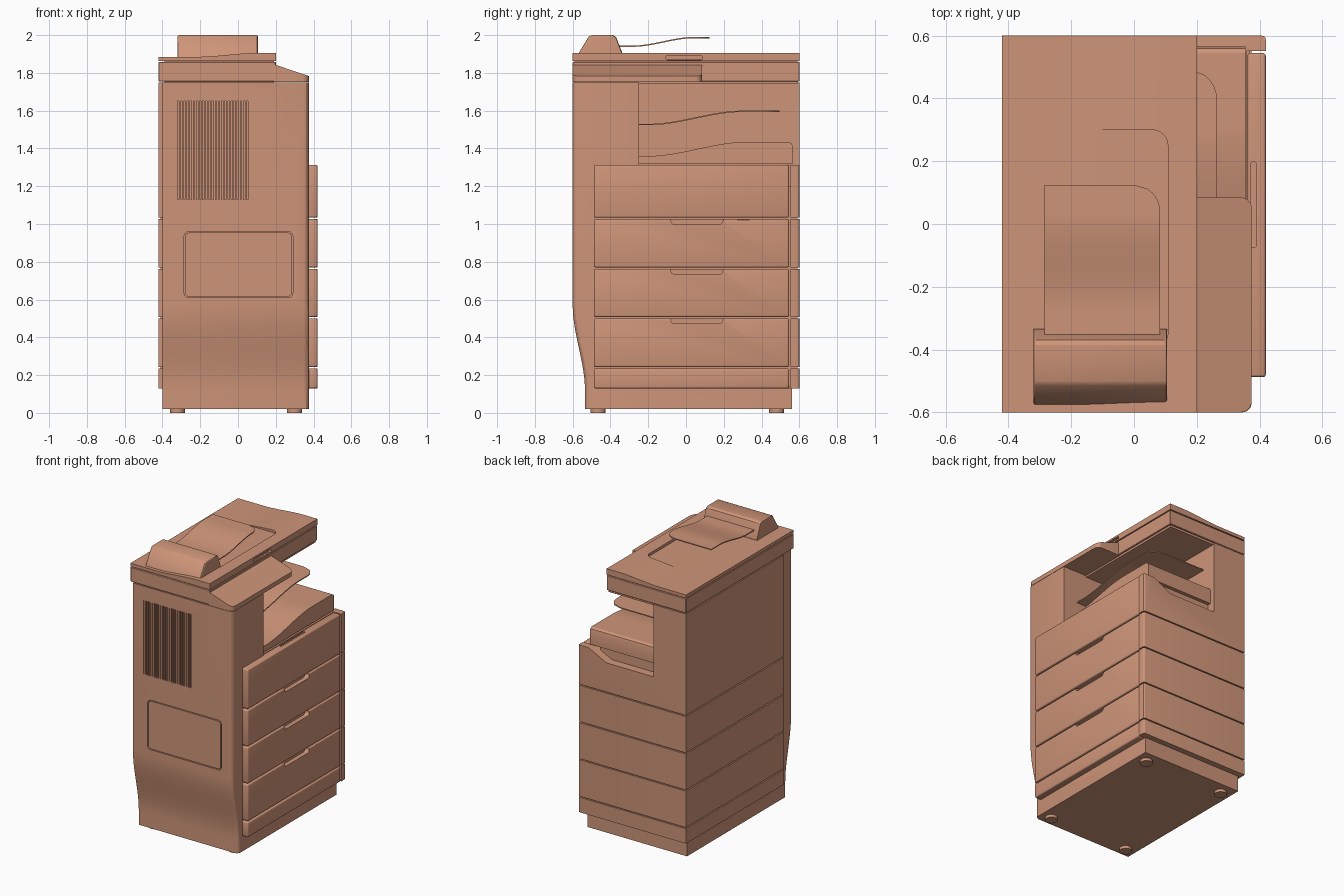
import bpy, bmesh, math

old = bpy.data.objects.get("Cube")
if old:
    bpy.data.objects.remove(old, do_unlink=True)

mat = bpy.data.materials.new("warm tan")
mat.use_nodes = True
TAN = (0.62, 0.30, 0.19, 1)
mat.diffuse_color = TAN
mat.node_tree.nodes["Principled BSDF"].inputs["Base Color"].default_value = TAN


def ease(t):
    t = min(max(t, 0), 1)
    return t * t * (3 - 2 * t)


def add_prism(bm, pts, axis, a, b):
    """Extrude a 2D outline along an axis from a to b."""
    place = {"x": lambda p, d: (d, p[0], p[1]),
             "y": lambda p, d: (p[0], d, p[1]),
             "z": lambda p, d: (p[0], p[1], d)}[axis]
    lo = [bm.verts.new(place(p, a)) for p in pts]
    hi = [bm.verts.new(place(p, b)) for p in pts]
    bm.faces.new(lo)
    bm.faces.new(hi[::-1])
    n = len(pts)
    for i in range(n):
        j = (i + 1) % n
        bm.faces.new((lo[j], lo[i], hi[i], hi[j]))


def finish(name, bm, bevel=0, rule=None, segments=3):
    bmesh.ops.recalc_face_normals(bm, faces=bm.faces[:])
    if bevel:
        edges = [e for e in bm.edges if rule(e)] if rule else bm.edges[:]
        bmesh.ops.bevel(bm, geom=edges, offset=bevel, segments=segments,
                        affect="EDGES", profile=0.5, clamp_overlap=True)
    mesh = bpy.data.meshes.new(name)
    bm.to_mesh(mesh)
    bm.free()
    mesh.materials.append(mat)
    ob = bpy.data.objects.new(name, mesh)
    bpy.context.collection.objects.link(ob)
    return ob


def prism(name, pts, axis, a, b, **kw):
    bm = bmesh.new()
    add_prism(bm, pts, axis, a, b)
    return finish(name, bm, **kw)


def rect(a0, a1, b0, b1):
    return [(a0, b0), (a1, b0), (a1, b1), (a0, b1)]


def round_rect(a0, a1, b0, b1, r, steps=6):
    pts = []
    for k, (cx, cy) in enumerate(rect(a0 + r, a1 - r, b0 + r, b1 - r)):
        for i in range(steps + 1):
            t = math.pi * (1 + k / 2 + i / steps / 2)
            pts.append((cx + r * math.cos(t), cy + r * math.sin(t)))
    return pts


def box(name, x0, x1, y0, y1, z0, z1, **kw):
    return prism(name, rect(x0, x1, y0, y1), "z", z0, z1, **kw)


def cut(ob, cutter):
    cutter.hide_render = True
    mod = ob.modifiers.new("cut", "BOOLEAN")
    mod.operation = "DIFFERENCE"
    mod.solver = "EXACT"
    mod.object = cutter
    bpy.context.view_layer.objects.active = ob
    bpy.ops.object.modifier_apply(modifier=mod.name)
    bpy.data.objects.remove(cutter, do_unlink=True)


def sheet(name, x0, x1, y0, y1, height, radius, thick):
    """Thin curved tray with one rounded far corner."""
    bm = bmesh.new()
    rows, n = [], 40
    for i in range(n + 1):
        y = y0 + (y1 - y0) * i / n
        d = max(0, y - (y1 - radius))
        xr = x1 - radius + math.sqrt(max(0, radius ** 2 - d ** 2))
        rows.append([bm.verts.new((x, y, height(y) + dz))
                     for x, dz in ((x0, 0), (xr, 0), (xr, -thick), (x0, -thick))])
    for r, s in zip(rows, rows[1:]):
        for k in range(4):
            bm.faces.new((r[k], r[(k + 1) % 4], s[(k + 1) % 4], s[k]))
    bm.faces.new(rows[0])
    bm.faces.new(rows[-1][::-1])
    return finish(name, bm)


# Front body and plinth in one side profile, with a kicked-in lower front
kick = [(-0.6 + 0.065 * ease((0.57 - z) / 0.45), z)
        for z in [0.57 - 0.45 * i / 16 for i in range(17)]]
body = prism("front_body", [(-0.6, 1.75)] + kick +
             [(-0.535, 0.02), (0.56, 0.02), (0.56, 0.13), (-0.25, 0.13), (-0.25, 1.75)],
             "x", -0.4, 0.375, bevel=0.028,
             rule=lambda e: all(v.co.x > 0.3 and v.co.y < -0.5 for v in e.verts)
             and abs(e.verts[0].co.z - e.verts[1].co.z) > 0.01)

# Ventilation slots
slots = bmesh.new()
for i in range(23):
    x = -0.316 + i * 0.0166
    add_prism(slots, rect(x - 0.0035, x + 0.0035, 1.13, 1.65), "y", -0.65, -0.575)
cut(body, finish("slot_cutter", slots))

# Front access door set in a fine gap
cut(body, prism("door_cutter", round_rect(-0.285, 0.29, 0.61, 0.96, 0.025), "y", -0.65, -0.585))
prism("access_door", round_rect(-0.279, 0.284, 0.616, 0.954, 0.02), "y", -0.6, -0.58)

# Cabinet tiers, open at the drawer side
tiers = [(0.13, 0.235), (0.243, 0.5), (0.508, 0.762), (0.77, 1.026), (1.034, 1.75)]
shell = [(-0.42, -0.49), (0.36, -0.49), (0.36, 0.552), (0.42, 0.552), (0.42, 0.6), (-0.42, 0.6)]
for i, (z0, z1) in enumerate(tiers):
    tier = prism(f"cabinet_tier_{i + 1}", shell, "z", z0, z1, bevel=0.012,
                 rule=lambda e: all(v.co.x > 0.41 and v.co.y > 0.59 for v in e.verts))
    if z1 > 1.7:
        # Output bay with a sloped sill
        bay = [(-0.165, 1.24), (0.2, 1.24), (0.34, 1.31), (0.5, 1.31), (0.5, 1.8), (-0.165, 1.8)]
        cut(tier, prism("bay_cutter", bay, "y", -0.25, 0.7))
box("cabinet_core", -0.41, 0.37, -0.48, 0.59, 0.14, 1.2)

# Drawer fronts with scooped grips
for i, (z0, z1) in enumerate(tiers):
    top = min(z1, 1.313)
    drawer = box(f"drawer_{i + 1}", 0.362, 0.42, -0.488, 0.545, z0, top, bevel=0.009)
    if 1 <= i <= 3:
        cut(drawer, prism("grip_cutter", round_rect(-0.08, 0.195, z1 - 0.028, z1 + 0.05, 0.02),
                          "x", 0.388, 0.5))
    elif i == 4:
        cut(drawer, prism("latch_cutter", round_rect(0.372, 0.39, -0.075, 0.198, 0.008),
                          "z", 1.303, 1.4))

# Output trays
curve = [(y, 1.36 + 0.075 * ease((y + 0.2) / 0.52))
         for y in [-0.25 + 0.6 * i / 20 for i in range(21)]]
prism("lower_output_tray", [(-0.25, 1.317)] + curve +
      [(0.545, 1.435), (0.56, 1.425), (0.565, 1.41), (0.565, 1.317)], "x", -0.165, 0.355)
box("tray_support", -0.165, 0.29, -0.25, 0.54, 1.24, 1.32)
sheet("upper_output_tray", -0.165, 0.265, -0.25, 0.495,
      lambda y: 1.53 + 0.07 * ease((y + 0.2) / 0.5), 0.1, 0.007)

# Scanner and lid
box("scanner", -0.42, 0.2, -0.6, 0.6, 1.755, 1.858, bevel=0.003, segments=1)
box("scanner_seams", -0.39, 0.19, -0.59, 0.59, 1.74, 1.87)
ramp = [(x, 1.885 + 0.02 * ease((x + 0.22) / 0.32))
        for x in [0.1 - 0.32 * i / 12 for i in range(13)]]
lid = prism("scanner_lid", [(-0.42, 1.863), (0.2, 1.863), (0.2, 1.905)] + ramp + [(-0.42, 1.885)],
            "y", -0.6, 0.6)
cut(lid, prism("pocket_cutter", round_rect(-0.3, 0.108, -0.4, 0.3, 0.05), "z", 1.8865, 2))
cut(lid, prism("lid_grip_cutter", round_rect(-0.105, 0.085, 1.868, 1.893, 0.008), "x", 0.18, 0.3))

# Sloped control panel with rounded outer corners
panel = prism("control_panel", [(0.19, -0.6)] + [p for p in
              round_rect(0.1, 0.375, -0.6, 0.085, 0.035) if p[0] > 0.2] + [(0.19, 0.085)],
              "z", 1.752, 1.8)
for v in panel.data.vertices:
    if v.co.z > 1.78:
        v.co.z = 1.783 + (0.375 - v.co.x) * 0.34

# Document feeder and its input tray
prism("document_feeder", [(-0.578, 1.88), (-0.565, 1.91), (-0.515, 1.992), (-0.5, 2.0),
                          (-0.385, 2.0), (-0.37, 1.99), (-0.335, 1.9), (-0.335, 1.88)],
      "x", -0.32, 0.105, bevel=0.01,
      rule=lambda e: abs(e.verts[0].co.x - e.verts[1].co.x) < 0.01
      and max(v.co.z for v in e.verts) > 1.9)
sheet("feeder_tray", -0.285, 0.083, -0.37, 0.125,
      lambda y: 1.945 + 0.045 * ease((y + 0.28) / 0.32), 0.085, 0.007)

# Feet
for i, x in enumerate((-0.32, 0.3)):
    for j, y in enumerate((-0.465, 0.48)):
        prism(f"foot_{2 * i + j + 1}", round_rect(x - 0.04, x + 0.04, y - 0.04, y + 0.04, 0.04),
              "z", 0, 0.025)

# Smooth curved surfaces, keep edges sharp
for ob in [o for o in bpy.context.scene.objects if o.type == "MESH"]:
    bpy.ops.object.select_all(action="DESELECT")
    ob.select_set(True)
    bpy.context.view_layer.objects.active = ob
    bm = bmesh.new()
    bm.from_mesh(ob.data)
    bmesh.ops.remove_doubles(bm, verts=bm.verts[:], dist=1e-5)
    bm.to_mesh(ob.data)
    bm.free()
    bpy.ops.object.shade_smooth_by_angle(angle=math.radians(30))
